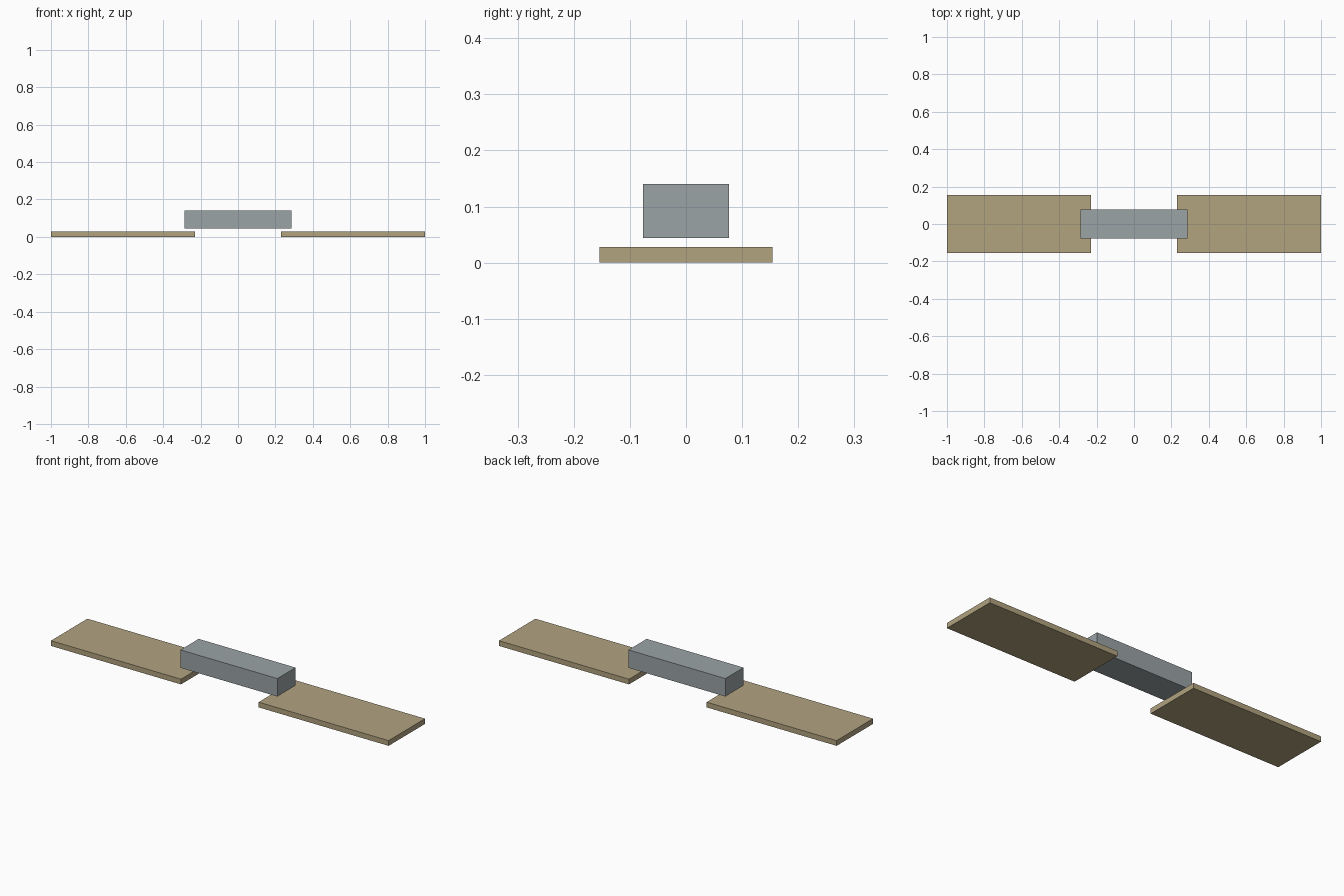
import bpy

default = bpy.data.objects.get("Cube")
if default:
    bpy.data.objects.remove(default, do_unlink=True)


def make_material(name, rgb):
    mat = bpy.data.materials.new(name)
    mat.use_nodes = True
    colour = (*rgb, 1.0)
    mat.diffuse_color = colour
    mat.node_tree.nodes["Principled BSDF"].inputs["Base Color"].default_value = colour
    return mat


def box(name, low, high, mat):
    """Flat-sided box between two opposite corners."""
    centre = [(a + b) / 2 for a, b in zip(low, high)]
    bpy.ops.mesh.primitive_cube_add(size=1, location=centre)
    obj = bpy.context.object
    obj.name = name
    obj.scale = [b - a for a, b in zip(low, high)]
    bpy.ops.object.transform_apply(location=False, rotation=False, scale=True)
    obj.data.materials.append(mat)
    return obj


tan = make_material("tan", (0.445, 0.366, 0.216))
grey = make_material("blue_grey", (0.328, 0.366, 0.38))

# Central body, floating just above the panels
box("body", (-0.287, -0.077, 0.044), (0.287, 0.077, 0.14), grey)

# Flat panels on both sides, reaching under the body ends
box("left_panel", (0.23, -0.154, 0), (1, 0.154, 0.028), tan)
box("right_panel", (-1, -0.154, 0), (-0.23, 0.154, 0.028), tan)
